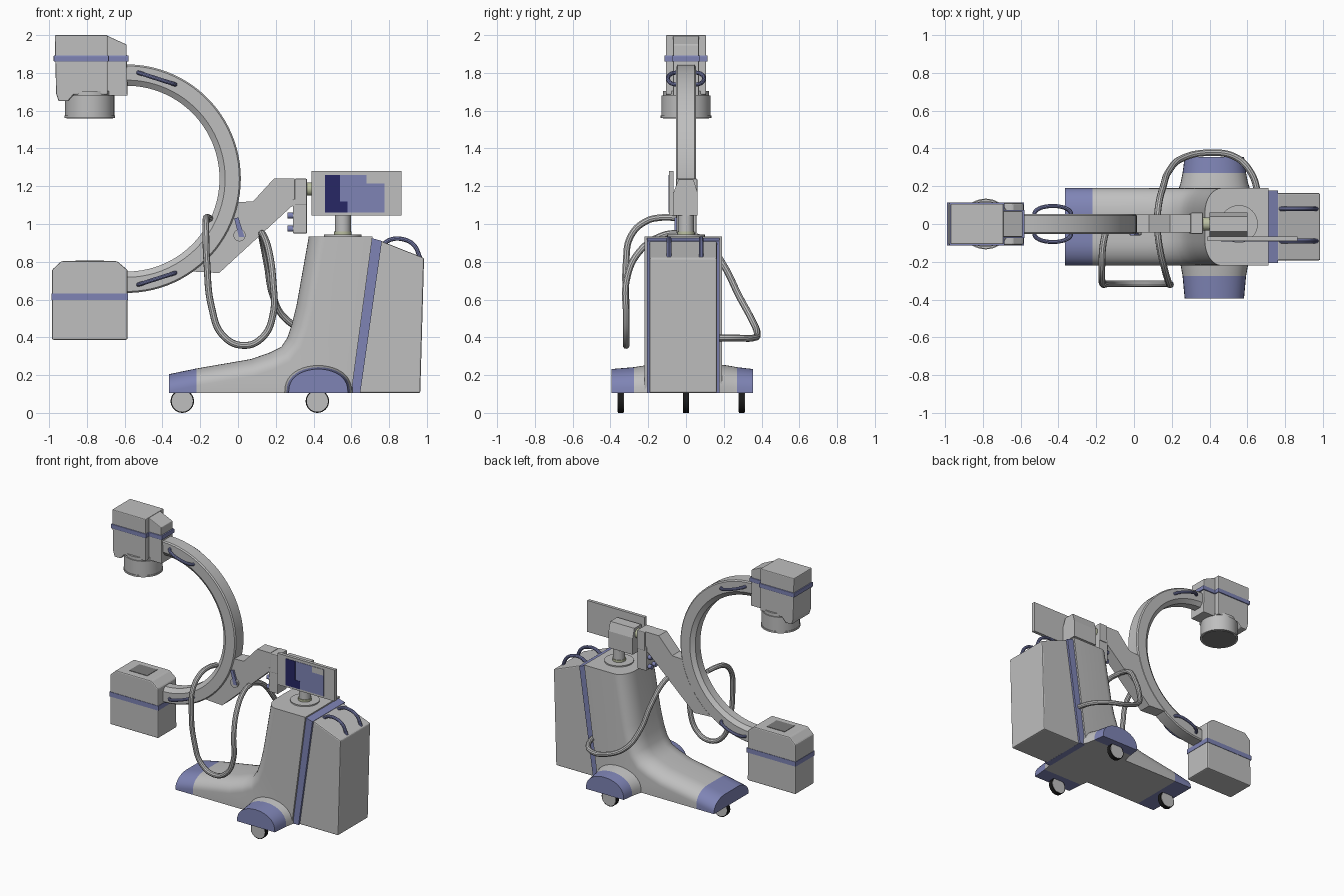
import bpy, bmesh, math
from mathutils import Vector

if "Cube" in bpy.data.objects:
    bpy.data.objects.remove(bpy.data.objects["Cube"])


def material(name, rgb):
    m = bpy.data.materials.new(name)
    m.diffuse_color = (*rgb, 1)
    m.use_nodes = True
    m.node_tree.nodes["Principled BSDF"].inputs["Base Color"].default_value = m.diffuse_color
    return m


GREY = material("light_grey", (0.52, 0.52, 0.52))
BLUE = material("slate_blue", (0.21, 0.23, 0.46))
NAVY = material("navy", (0.02, 0.02, 0.13))
BLACK = material("black", (0.01, 0.01, 0.01))
OLIVE = material("pale_olive", (0.5, 0.53, 0.36))
DARK = material("dark_grey", (0.2, 0.2, 0.2))


def finish(name, bm, mat, bevel=0, smooth=False):
    bmesh.ops.recalc_face_normals(bm, faces=bm.faces)
    me = bpy.data.meshes.new(name)
    bm.to_mesh(me)
    bm.free()
    ob = bpy.data.objects.new(name, me)
    bpy.context.collection.objects.link(ob)
    me.materials.append(mat)
    if smooth:
        smooth_object(ob)
    if bevel:
        b = ob.modifiers.new("bevel", 'BEVEL')
        b.width, b.segments, b.limit_method = bevel, 2, 'ANGLE'
    return ob


def smooth_object(ob):
    bpy.ops.object.select_all(action='DESELECT')
    ob.select_set(True)
    bpy.context.view_layer.objects.active = ob
    bpy.ops.object.shade_smooth_by_angle(angle=math.radians(35))


def loft(name, rings, mat, bevel=0, smooth=False):
    """Join closed rings of points, with flat end caps."""
    bm = bmesh.new()
    vs = [[bm.verts.new(p) for p in r] for r in rings]
    n = len(rings[0])
    for a, b in zip(vs, vs[1:]):
        for i in range(n):
            bm.faces.new((a[i], a[(i + 1) % n], b[(i + 1) % n], b[i]))
    bm.faces.new(vs[0])
    bm.faces.new(vs[-1])
    return finish(name, bm, mat, bevel, smooth)


def plate(name, pts, y0, y1, mat, bevel=0, smooth=False):
    """Extrude an (x, z) profile along y."""
    return loft(name, [[(x, y, z) for x, z in pts] for y in (y0, y1)], mat, bevel, smooth)


def box(name, x, y, z, mat, bevel=0):
    return plate(name, [(x[0], z[0]), (x[1], z[0]), (x[1], z[1]), (x[0], z[1])], *y, mat, bevel)


def cylinder(name, c, r, h, axis, mat, n=32):
    rings = []
    for s in (-h / 2, h / 2):
        ring = []
        for i in range(n):
            a = math.tau * i / n
            u, v = r * math.cos(a), r * math.sin(a)
            ring.append(Vector(c) + Vector({'x': (s, u, v), 'y': (u, s, v), 'z': (u, v, s)}[axis]))
        rings.append(ring)
    return loft(name, rings, mat, smooth=True)


def tube(name, pts, r, mat):
    cu = bpy.data.curves.new(name, 'CURVE')
    cu.dimensions, cu.bevel_depth, cu.bevel_resolution = '3D', r, 3
    cu.resolution_u, cu.use_fill_caps = 8, True
    sp = cu.splines.new('BEZIER')
    sp.bezier_points.add(len(pts) - 1)
    for bp, p in zip(sp.bezier_points, pts):
        bp.co = p
        bp.handle_left_type = bp.handle_right_type = 'AUTO'
    cu.materials.append(mat)
    ob = bpy.data.objects.new(name, cu)
    bpy.context.collection.objects.link(ob)
    bpy.ops.object.select_all(action='DESELECT')
    ob.select_set(True)
    bpy.context.view_layer.objects.active = ob
    bpy.ops.object.convert(target='MESH')
    smooth_object(bpy.context.object)


def shell(name, chain, base, mat, cy=-0.015, hw=0.205, ry=0.13, depth=0.09, n=8):
    """Body with rounded shoulders along a chain of (x, z, inward x, inward z)."""
    arc = [(hw - ry + ry * math.cos(a), depth * (1 - math.sin(a)))
           for a in (math.pi / 2 * k / n for k in range(n + 1))]
    section = [(-y, d) for y, d in arc] + [(y, d) for y, d in reversed(arc)]
    bm = bmesh.new()
    rows = []
    for x, z, dx, dz in chain:
        d = Vector((dx, dz)).normalized()
        rows.append([bm.verts.new((x + d.x * t, cy + y, z + d.y * t)) for y, t in section])
    for a, b in zip(rows, rows[1:]):
        for j in range(len(section) - 1):
            bm.faces.new((a[j], a[j + 1], b[j + 1], b[j]))
    left, right = ([bm.verts.new((x, cy + s * hw, z)) for x, z in base] for s in (-1, 1))
    bm.faces.new([r[0] for r in rows] + left)
    bm.faces.new([r[-1] for r in rows] + right)
    bm.faces.new(rows[-1] + [right[0], left[0]])
    bm.faces.new(rows[0] + [right[-1], left[-1]])
    for i in range(len(base) - 1):
        bm.faces.new((left[i], left[i + 1], right[i + 1], right[i]))
    return finish(name, bm, mat, smooth=True)


# Cart body with rounded front, blue toe cap
shell("cart_body", [(-0.22, 0.235, 0, -1), (0.07, 0.285, 0.12, -1), (0.17, 0.32, 0.25, -1),
                    (0.23, 0.35, 0.5, -0.85), (0.262, 0.40, 0.8, -0.6), (0.285, 0.47, 0.95, -0.3),
                    (0.31, 0.57, 1, -0.15), (0.375, 0.935, 1, 0)],
      [(0.712, 0.935), (0.60, 0.105), (-0.22, 0.105)], GREY)
shell("toe_cap", [(-0.365, 0.205, 0, -1), (-0.22, 0.235, 0, -1)],
      [(-0.22, 0.105), (-0.365, 0.105)], BLUE)

# Rear cabinet, slanted stripe and push handles
plate("cabinet_stripe", [(0.598, 0.105), (0.647, 0.105), (0.762, 0.91), (0.71, 0.925)], -0.207, 0.177, BLUE)
plate("rear_cabinet", [(0.64, 0.105), (0.965, 0.105), (0.985, 0.82), (0.757, 0.91)], -0.193, 0.163, GREY, 0.008)
for y in (-0.09, 0.08):
    tube("push_handle", [(0.77, y, 0.895), (0.81, y, 0.918), (0.87, y, 0.92), (0.93, y, 0.89), (0.965, y, 0.82)], 0.012, BLUE)


# Side outriggers with blue caps
def arch(y, r, h, n=20):
    return [(0.425 - r * math.cos(math.pi * k / n), y, 0.105 + h * math.sin(math.pi * k / n) ** 0.8)
            for k in range(n + 1)]


for s, start, mid, end in ((-1, 0.15, 0.275, 0.395), (1, 0.15, 0.27, 0.355)):
    loft("outrigger", [arch(s * start, 0.20, 0.155), arch(s * 0.22, 0.178, 0.146), arch(s * mid, 0.168, 0.137)], GREY, smooth=True)
    loft("outrigger_cap", [arch(s * mid, 0.168, 0.137), arch(s * end, 0.157, 0.127)], BLUE, smooth=True)

# Wheels: black tyres with grey side discs
for x, y in ((-0.295, 0), (0.42, -0.345), (0.42, 0.295)):
    cylinder("tyre", (x, y, 0.062), 0.062, 0.03, 'y', BLACK)
    cylinder("wheel_disc", (x, y, 0.062), 0.056, 0.034, 'y', GREY)

# Column and swivel head
cylinder("column_base", (0.555, 0, 0.938), 0.10, 0.012, 'z', GREY)
cylinder("column_ring", (0.555, 0, 0.952), 0.046, 0.016, 'z', OLIVE)
cylinder("column", (0.555, 0, 1.0), 0.042, 0.12, 'z', GREY)
head = [(-0.065, 1.045), (0.06, 1.045), (0.06, 1.17), (0.04, 1.235), (-0.04, 1.235), (-0.065, 1.17)]
loft("swivel_head", [[(x, y, z) for y, z in head] for x in (0.4, 0.6)], GREY)
cylinder("head_connector", (0.385, 0, 1.185), 0.035, 0.06, 'x', OLIVE)

# Monitor with two-tone screen
box("monitor", (0.39, 0.865), (-0.09, -0.066), (1.045, 1.28), GREY)
box("screen", (0.46, 0.775), (-0.092, -0.089), (1.06, 1.26), BLUE)
for x, z in (((0.46, 0.54), (1.12, 1.26)), ((0.46, 0.58), (1.06, 1.12)), ((0.68, 0.775), (1.215, 1.26))):
    box("screen_patch", x, (-0.0935, -0.0915), z, NAVY if x[0] < 0.6 else GREY)

# Support arm following the outside of the C
CX, CZ, RO, RI = -0.59, 1.24, 0.605, 0.492
curve = [(CX + 0.6 * math.cos(a), CZ + 0.6 * math.sin(a))
         for a in (math.radians(-55 + 43 * k / 10) for k in range(11))]
plate("support_arm", curve + [(0.08, 1.12), (0.19, 1.24), (0.3, 1.24), (0.3, 1.1), (0.28, 1.09), (-0.10, 0.74)], -0.045, 0.05, GREY)
box("arm_end_block", (0.3, 0.365), (-0.052, 0.06), (1.1, 1.24), GREY, 0.005)
box("control_box", (0.29, 0.365), (-0.05, 0.055), (0.95, 1.13), GREY, 0.005)
for y in (-0.025, 0.025):
    for z in (0.975, 1.045):
        cylinder("control_knob", (0.277, y, z), 0.016, 0.028, 'x', BLUE, 16)
plate("brake_lever", [(-0.02, 1.03), (0.002, 1.035), (0.035, 0.93), (0.005, 0.93)], -0.062, -0.048, BLUE)
cylinder("lever_pivot", (0.008, -0.05, 0.94), 0.032, 0.018, 'y', GREY)

# C-shaped arm with chamfered section
sec = [(RI, -0.03), (RI + 0.03, -0.052), (RO - 0.008, -0.052), (RO, -0.044),
       (RO, 0.044), (RO - 0.008, 0.052), (RI + 0.03, 0.052), (RI, 0.03)]
rings = []
for k in range(49):
    a = math.radians(-92 + 184 * k / 48)
    rings.append([(CX + r * math.cos(a), y, CZ + r * math.sin(a)) for r, y in sec])
loft("c_arm", rings, GREY, smooth=True)

# Grab handles looping out on both sides of the C
for s in (1, -1):
    for side in (1, -1):
        pts = []
        for k in range(9):
            a = math.pi * k / 8
            u = -0.1 * math.cos(a)
            pts.append((-0.43 + u, side * (0.035 + 0.06 * math.sin(a) ** 0.7), CZ + s * (0.53 - 0.32 * u)))
        tube("grab_handle", pts, 0.011, BLUE)

# Detector head, neck, band and round collimator
plate("detector_head", [(-0.97, 2.0), (-0.69, 2.0), (-0.69, 1.685), (-0.87, 1.685), (-0.9, 1.65),
                        (-0.95, 1.65), (-0.963, 1.69)], -0.107, 0.107, GREY, 0.006)
plate("detector_neck", [(-0.7, 2.0), (-0.59, 1.95), (-0.585, 1.68), (-0.7, 1.68)], -0.068, 0.068, GREY, 0.004)
box("detector_band", (-0.976, -0.684), (-0.114, 0.114), (1.86, 1.892), BLUE, 0.004)
box("neck_band", (-0.69, -0.579), (-0.075, 0.075), (1.86, 1.892), BLUE, 0.004)
cylinder("detector_collar", (-0.785, 0, 1.688), 0.122, 0.03, 'z', GREY, 48)
cylinder("detector_drum", (-0.785, 0, 1.625), 0.13, 0.11, 'z', GREY, 48)
cylinder("detector_rim", (-0.785, 0, 1.568), 0.134, 0.012, 'z', GREY, 48)
cylinder("detector_face", (-0.785, 0, 1.561), 0.122, 0.004, 'z', DARK, 48)

# Lower source housing with band and top window
plate("source_housing", [(-0.985, 0.387), (-0.585, 0.387), (-0.585, 0.757), (-0.64, 0.803),
                         (-0.935, 0.803), (-0.985, 0.757)], -0.11, 0.11, GREY, 0.008)
box("source_band", (-0.988, -0.582), (-0.113, 0.113), (0.597, 0.632), BLUE)
box("source_window", (-0.86, -0.71), (-0.06, 0.06), (0.80, 0.806), DARK)

# Cables
tube("front_cable", [(-0.15, -0.04, 1.03), (-0.165, -0.12, 1.035), (-0.17, -0.22, 1.01), (-0.17, -0.295, 0.93),
                     (-0.165, -0.317, 0.8), (-0.14, -0.317, 0.56), (-0.08, -0.317, 0.41), (0.03, -0.317, 0.357),
                     (0.13, -0.317, 0.40), (0.185, -0.317, 0.52), (0.185, -0.315, 0.70), (0.165, -0.25, 0.85),
                     (0.135, -0.12, 0.94), (0.12, 0, 0.95)], 0.018, GREY)
tube("rear_cable", [(0.12, 0, 0.95), (0.13, 0.10, 0.91), (0.155, 0.20, 0.78), (0.185, 0.28, 0.62), (0.25, 0.345, 0.50),
                    (0.40, 0.377, 0.42), (0.54, 0.352, 0.396), (0.62, 0.27, 0.396), (0.66, 0.15, 0.396)], 0.018, GREY)
